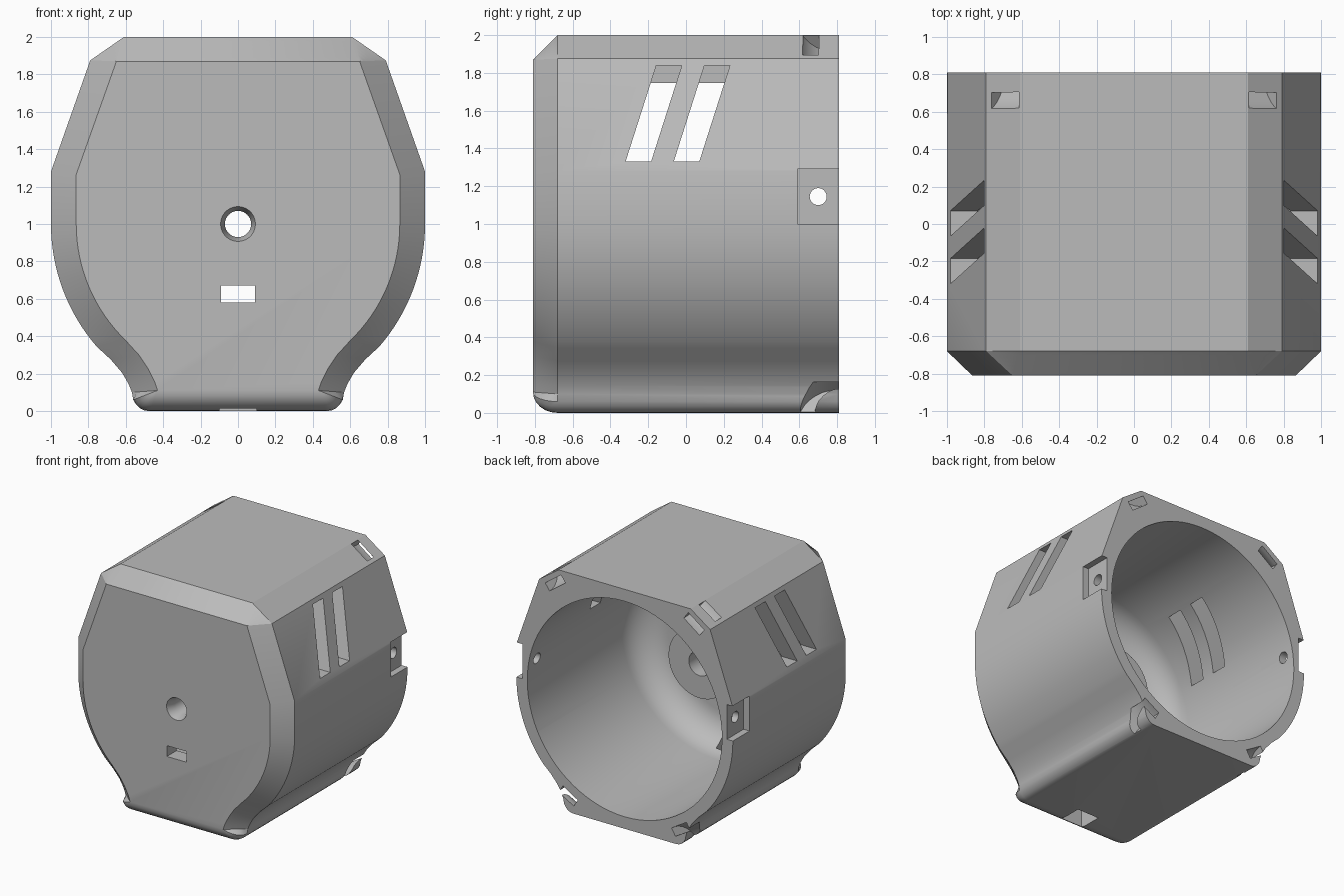
import bpy, bmesh
from math import sin, cos, pi, radians
from mathutils import Vector

cube = bpy.data.objects.get("Cube")
if cube:
    bpy.data.objects.remove(cube)

grey = bpy.data.materials.new("plain_grey")
grey.use_nodes = True
COLOUR = (0.5, 0.5, 0.5, 1)
grey.diffuse_color = COLOUR
grey.node_tree.nodes["Principled BSDF"].inputs["Base Color"].default_value = COLOUR


def loft(name, rings):
    """Closed solid skinned through rings of equal length, capped at both ends."""
    bm = bmesh.new()
    loops = [[bm.verts.new(p) for p in ring] for ring in rings]
    n = len(loops[0])
    for a, b in zip(loops, loops[1:]):
        for i in range(n):
            j = (i + 1) % n
            bm.faces.new((a[i], a[j], b[j], b[i]))
    bm.faces.new(loops[0])
    bm.faces.new(loops[-1])
    bmesh.ops.remove_doubles(bm, verts=bm.verts, dist=0.0005)
    bmesh.ops.recalc_face_normals(bm, faces=bm.faces)
    mesh = bpy.data.meshes.new(name)
    bm.to_mesh(mesh)
    bm.free()
    mesh.materials.append(grey)
    obj = bpy.data.objects.new(name, mesh)
    bpy.context.collection.objects.link(obj)
    return obj


def side_prism(name, yz, x0, x1):
    return loft(name, [[(x, y, z) for y, z in yz] for x in (x0, x1)])


def rect(a0, a1, b0, b1):
    return [(a0, b0), (a1, b0), (a1, b1), (a0, b1)]


def arc(r, a0, a1, n):
    angles = [radians(a0 + (a1 - a0) * i / n) for i in range(n + 1)]
    return [(r * cos(a), 1 + r * sin(a)) for a in angles]


# Half outlines of the housing: full section, and the smaller front face
FOOT = 5
outer = ([(0.61, 2.0), (0.79, 1.875), (1.0, 1.28)] + arc(1.0, 0, -41, 16)
         + [(0.68, 0.275), (0.62, 0.205), (0.585, 0.145), (0.567, 0.1)]
         + [(0.56, 0.06), (0.545, 0.035), (0.525, 0.015), (0.5, 0.003), (0.47, 0)])
inner = ([(0.65, 1.87), (0.65, 1.87), (0.865, 1.265)] + arc(0.865, 0, -46, 16)
         + [(0.53, 0.3), (0.48, 0.225), (0.445, 0.155), (0.43, 0.11)]
         + [(0.43, 0.11)] * FOOT)


def section(t):
    """Ring across the front bevel: straight on the sides, rounded at the foot."""
    half = []
    for i, (o, f) in enumerate(zip(outer, inner)):
        rounded = i >= len(outer) - FOOT
        out = sin(t * pi / 2) if rounded else t
        mix = 1 - cos(t * pi / 2) if rounded else t
        p = Vector(o).lerp(Vector(f), mix)
        half.append((p.x, -0.68 - 0.13 * out, p.y))
    return half + [(-x, y, z) for x, y, z in reversed(half)]


back = [(x, 0.81, z) for x, y, z in section(0)]
housing = loft("housing", [back] + [section(k / 6) for k in range(7)])

# Bore with filleted floor, central boss and stepped, countersunk hole
profile = [(0.9, 0.9)]
profile += [(0.65 + 0.25 * cos(k * pi / 20), -0.43 - 0.25 * sin(k * pi / 20)) for k in range(11)]
profile += [(0.287, -0.68), (0.287, -0.18), (0.1, -0.18), (0.1, -0.45),
            (0.07, -0.45), (0.07, -0.74), (0.093, -0.81), (0.11, -0.86)]
SEG = 80
cutters = [loft("bore_cutter", [[(r * cos(2 * pi * k / SEG), y, 1 + r * sin(2 * pi * k / SEG))
                                 for k in range(SEG)] for r, y in profile])]

# Front slot and the cable channel under the floor
cutters.append(side_prism("front_slot_cutter", rect(-0.9, -0.6, 0.58, 0.67), -0.09, 0.09))
cutters.append(side_prism("cable_channel_cutter", rect(-0.74, -0.54, -0.1, 0.35), -0.1, 0.1))


def tie_channel(name, side, angle, radius, length):
    """Curved channel from the back rim out through the side."""
    centre = radius + 0.185
    quarter = [k * pi / 16 for k in range(9)]
    path = [(centre - 0.22, 0.9)]
    path += [(centre - 0.22 * cos(a), 0.81 - 0.22 * sin(a)) for a in quarter]
    path += [(centre + 0.1, 0.59), (centre + 0.1, 0.66)]
    path += [(centre - 0.15 * cos(a), 0.81 - 0.15 * sin(a)) for a in reversed(quarter)]
    path += [(centre - 0.15, 0.9)]
    c, s = cos(radians(angle)), sin(radians(angle))
    return loft(name, [[(side * (r * c - t * s), y, 1 + r * s + t * c) for r, y in path]
                       for t in (-length / 2, length / 2)])


for side, label in ((1, "left"), (-1, "right")):
    # Slanted vents
    for shift in (0, 0.255):
        slant = [(-0.32, 1.33), (-0.185, 1.33), (-0.022, 1.84), (-0.157, 1.84)]
        cutters.append(side_prism(label + "_vent_cutter", [(y + shift, z) for y, z in slant],
                                  side * 0.5, side * 1.1))
    # Rear side recess with its screw hole
    cutters.append(side_prism(label + "_recess_cutter", rect(0.59, 0.9, 1.0, 1.29),
                              side * 0.945, side * 1.1))
    ring = [(0.7 + 0.045 * cos(k * pi / 12), 1.145 + 0.045 * sin(k * pi / 12)) for k in range(24)]
    cutters.append(side_prism(label + "_screw_cutter", ring, side * 0.8, side * 1.1))
    # Tie channels at the corners
    cutters.append(tie_channel(label + "_top_tie_cutter", side, 54, 1.09, 0.18))
    cutters.append(tie_channel(label + "_foot_tie_cutter", side, -59, 1.01, 0.16))

bpy.ops.object.select_all(action='DESELECT')
bpy.context.view_layer.objects.active = housing
housing.select_set(True)
for cutter in cutters:
    cutter.hide_render = True
    mod = housing.modifiers.new(cutter.name, 'BOOLEAN')
    mod.operation = 'DIFFERENCE'
    mod.solver = 'EXACT'
    mod.object = cutter
    bpy.ops.object.modifier_apply(modifier=mod.name)
    bpy.data.objects.remove(cutter)

bpy.ops.object.shade_smooth_by_angle(angle=radians(30))
